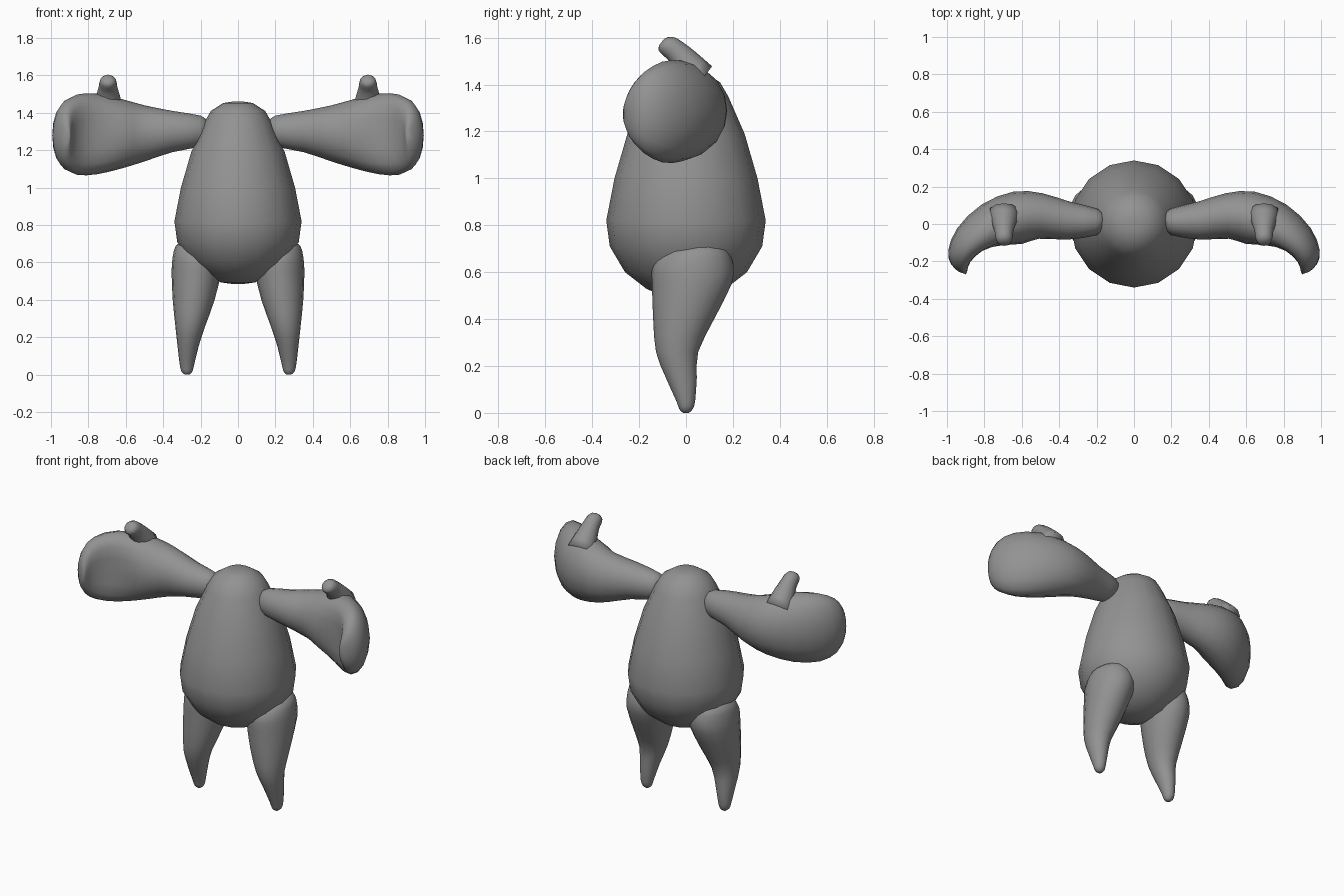
import bpy, bmesh, math
from mathutils import Vector

if "Cube" in bpy.data.objects:
    bpy.data.objects.remove(bpy.data.objects["Cube"])

GREY = bpy.data.materials.new("plain grey")
GREY.diffuse_color = (0.29, 0.29, 0.29, 1)
GREY.use_nodes = True
GREY.node_tree.nodes["Principled BSDF"].inputs["Base Color"].default_value = GREY.diffuse_color


def smooth_path(rows, steps):
    """Catmull-Rom interpolation of whole station rows."""
    out = []
    for i in range(len(rows) - 1):
        a, b = rows[max(i - 1, 0)], rows[i]
        c, d = rows[i + 1], rows[min(i + 2, len(rows) - 1)]
        for s in range(steps):
            t = s / steps
            out.append([0.5 * (2 * q + (r - p) * t + (2 * p - 5 * q + 4 * r - w) * t * t
                               + (3 * q - p - 3 * r + w) * t ** 3)
                        for p, q, r, w in zip(a, b, c, d)])
    return out + [list(rows[-1])]


def loft(name, sections, sides=16):
    """Skin rings; a section is (centre, u axis, v axis, hollow on the -u side)."""
    bm = bmesh.new()
    rings = []
    for centre, u, v, hollow in sections:
        ring = []
        for k in range(sides):
            a = 2 * math.pi * k / sides
            c = math.cos(a)
            f = c * (1 - hollow * c * c) if c < 0 else c
            ring.append(bm.verts.new(centre + u * f + v * math.sin(a)))
        rings.append(ring)
    for r0, r1 in zip(rings, rings[1:]):
        for k in range(sides):
            n = (k + 1) % sides
            bm.faces.new((r0[k], r0[n], r1[n], r1[k]))
    bm.faces.new(rings[0][::-1])
    bm.faces.new(rings[-1])
    bmesh.ops.recalc_face_normals(bm, faces=bm.faces)
    for f in bm.faces:
        f.smooth = True
    mesh = bpy.data.meshes.new(name)
    bm.to_mesh(mesh)
    bm.free()
    mesh.materials.append(GREY)
    obj = bpy.data.objects.new(name, mesh)
    bpy.context.collection.objects.link(obj)
    return obj


# Egg-shaped body: radius, height
body = [(0.03, 0.485), (0.09, 0.493), (0.17, 0.53), (0.26, 0.60), (0.325, 0.71),
        (0.34, 0.82), (0.305, 1.0), (0.25, 1.19), (0.18, 1.35), (0.145, 1.41),
        (0.08, 1.452), (0.03, 1.46)]
loft("body", [(Vector((0, 0, z)), Vector((r, 0, 0)), Vector((0, r, 0)), 0) for r, z in body])

# Leg stations: x, y, z, half width, half depth
leg = [(0.272, 0.0, 0.0, 0.012, 0.012), (0.273, 0.0, 0.015, 0.028, 0.028),
       (0.273, -0.001, 0.05, 0.038, 0.04), (0.267, -0.02, 0.15, 0.056, 0.066),
       (0.255, -0.038, 0.26, 0.08, 0.09), (0.237, -0.01, 0.40, 0.112, 0.13),
       (0.222, 0.025, 0.55, 0.133, 0.17), (0.215, 0.03, 0.63, 0.134, 0.172),
       (0.22, 0.045, 0.69, 0.112, 0.135), (0.225, 0.07, 0.72, 0.06, 0.07)]

# Arm and cupped hand: x, y, z, half thickness, half height, turn, palm hollow
arm = [(0.165, 0.015, 1.31, 0.04, 0.045, 0, 0), (0.20, 0.012, 1.303, 0.072, 0.082, 0, 0),
       (0.35, 0.018, 1.30, 0.102, 0.11, 4, 0), (0.50, 0.043, 1.29, 0.122, 0.15, 4, 0),
       (0.62, 0.03, 1.288, 0.145, 0.185, -10, 0.05), (0.75, -0.02, 1.287, 0.14, 0.215, -27, 0.25),
       (0.86, -0.10, 1.283, 0.115, 0.215, -48, 0.45), (0.92, -0.18, 1.28, 0.083, 0.172, -62, 0.4),
       (0.93, -0.235, 1.277, 0.052, 0.105, -68, 0.2), (0.918, -0.262, 1.275, 0.02, 0.04, -70, 0)]

# Thumb stations: y, z, radius
thumb = [(0.06, 1.41, 0.085), (0.0, 1.49, 0.064), (-0.04, 1.538, 0.05),
         (-0.072, 1.563, 0.046), (-0.095, 1.575, 0.036), (-0.105, 1.58, 0.016)]

for side, s in (("right", 1), ("left", -1)):
    loft(side + "_leg", [(Vector((s * x, y, z)), Vector((w, 0, 0)), Vector((0, d, 0)), 0)
                         for x, y, z, w, d in smooth_path(leg, 2)])
    sections = []
    for x, y, z, t, h, turn, hollow in smooth_path(arm, 2):
        a = math.radians(turn)
        u = Vector((-s * math.sin(a), math.cos(a), 0)) * t
        sections.append((Vector((s * x, y, z)), u, Vector((0, 0, h)), hollow))
    loft(side + "_arm", sections)
    loft(side + "_thumb", [(Vector((s * 0.695, y, z)), Vector((r, 0, 0)),
                            Vector((0, 0.6, 0.8)) * r, 0)
                           for y, z, r in smooth_path(thumb, 2)], 12)
